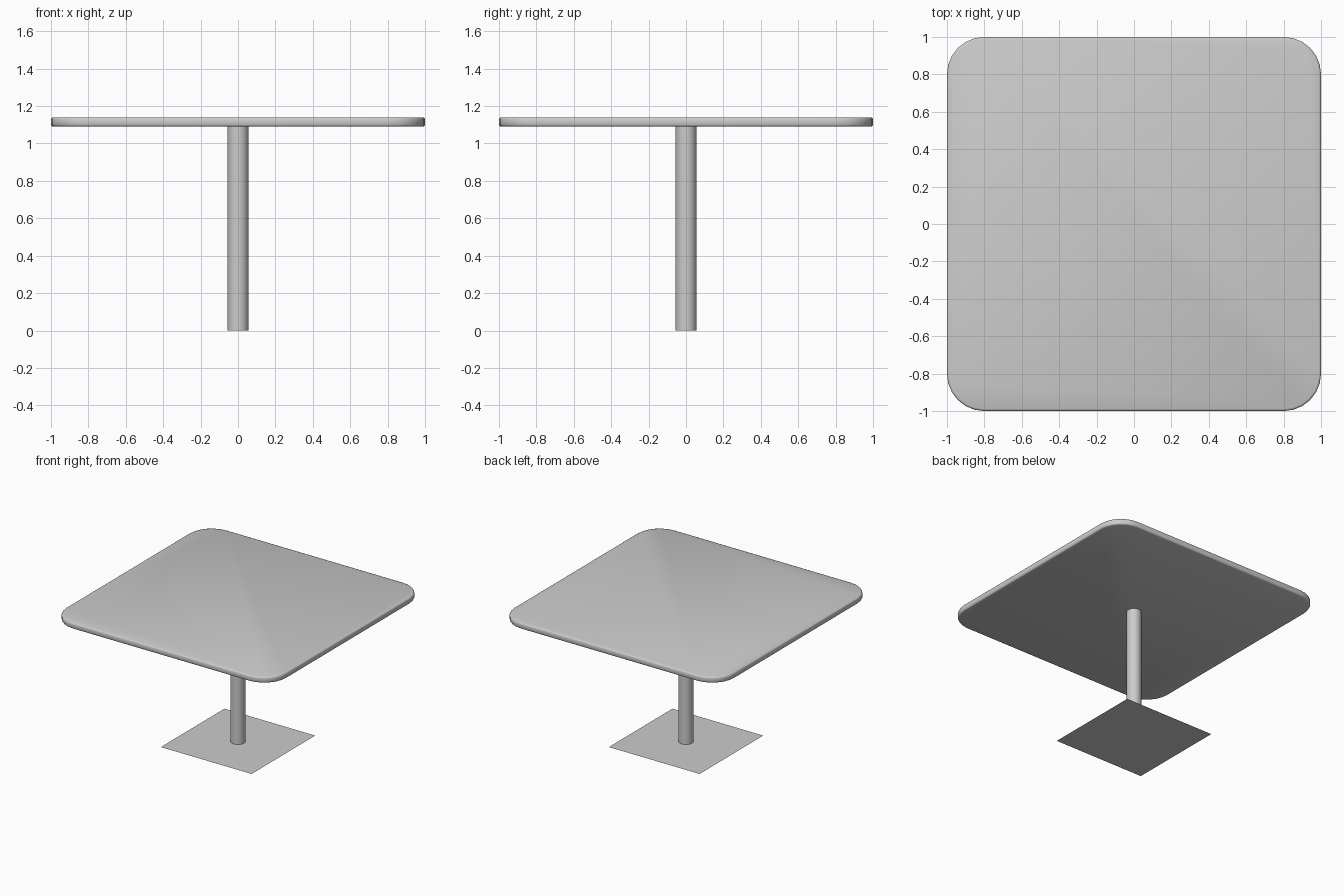
import bpy, bmesh, math

if "Cube" in bpy.data.objects:
    bpy.data.objects.remove(bpy.data.objects["Cube"])

TOP_Z, THICK = 1.14, 0.05


def make_object(name, bm, smooth_angle=None):
    mesh = bpy.data.meshes.new(name)
    bm.to_mesh(mesh)
    bm.free()
    obj = bpy.data.objects.new(name, mesh)
    bpy.context.collection.objects.link(obj)
    if smooth_angle:
        bpy.ops.object.select_all(action='DESELECT')
        obj.select_set(True)
        bpy.context.view_layer.objects.active = obj
        bpy.ops.object.shade_smooth_by_angle(angle=math.radians(smooth_angle))
    return obj


def rounded_square(half, radius, steps):
    pts = []
    for corner in range(4):
        mid = math.radians(45 + 90 * corner)
        cx = math.copysign(half - radius, math.cos(mid))
        cy = math.copysign(half - radius, math.sin(mid))
        for i in range(steps + 1):
            a = math.radians(90 * corner + 90 * i / steps)
            pts.append((cx + radius * math.cos(a), cy + radius * math.sin(a)))
    return pts


# Table top: rounded square slab with softened rims
bm = bmesh.new()
# each level: inset from the edge, height
levels = [(0.012, TOP_Z - THICK), (0.004, TOP_Z - THICK + 0.003), (0, TOP_Z - THICK + 0.01),
          (0, TOP_Z - 0.01), (0.004, TOP_Z - 0.003), (0.012, TOP_Z)]
rings = [[bm.verts.new((x, y, z)) for x, y in rounded_square(1 - inset, 0.2 - inset, 6)]
         for inset, z in levels]
n = len(rings[0])
for lower, upper in zip(rings, rings[1:]):
    for i in range(n):
        j = (i + 1) % n
        bm.faces.new((lower[i], lower[j], upper[j], upper[i]))
bm.faces.new(rings[0][::-1])
bm.faces.new(rings[-1])
make_object("table_top", bm, 50)

# Central pole
bm = bmesh.new()
height = TOP_Z - THICK
bmesh.ops.create_cone(bm, cap_ends=True, segments=32, radius1=0.056, radius2=0.056, depth=height)
bmesh.ops.translate(bm, verts=bm.verts, vec=(0, 0, height / 2))
make_object("pole", bm, 40)

# Thin flat foot plate
bm = bmesh.new()
bmesh.ops.create_grid(bm, x_segments=1, y_segments=1, size=0.413)
make_object("foot_plate", bm)
